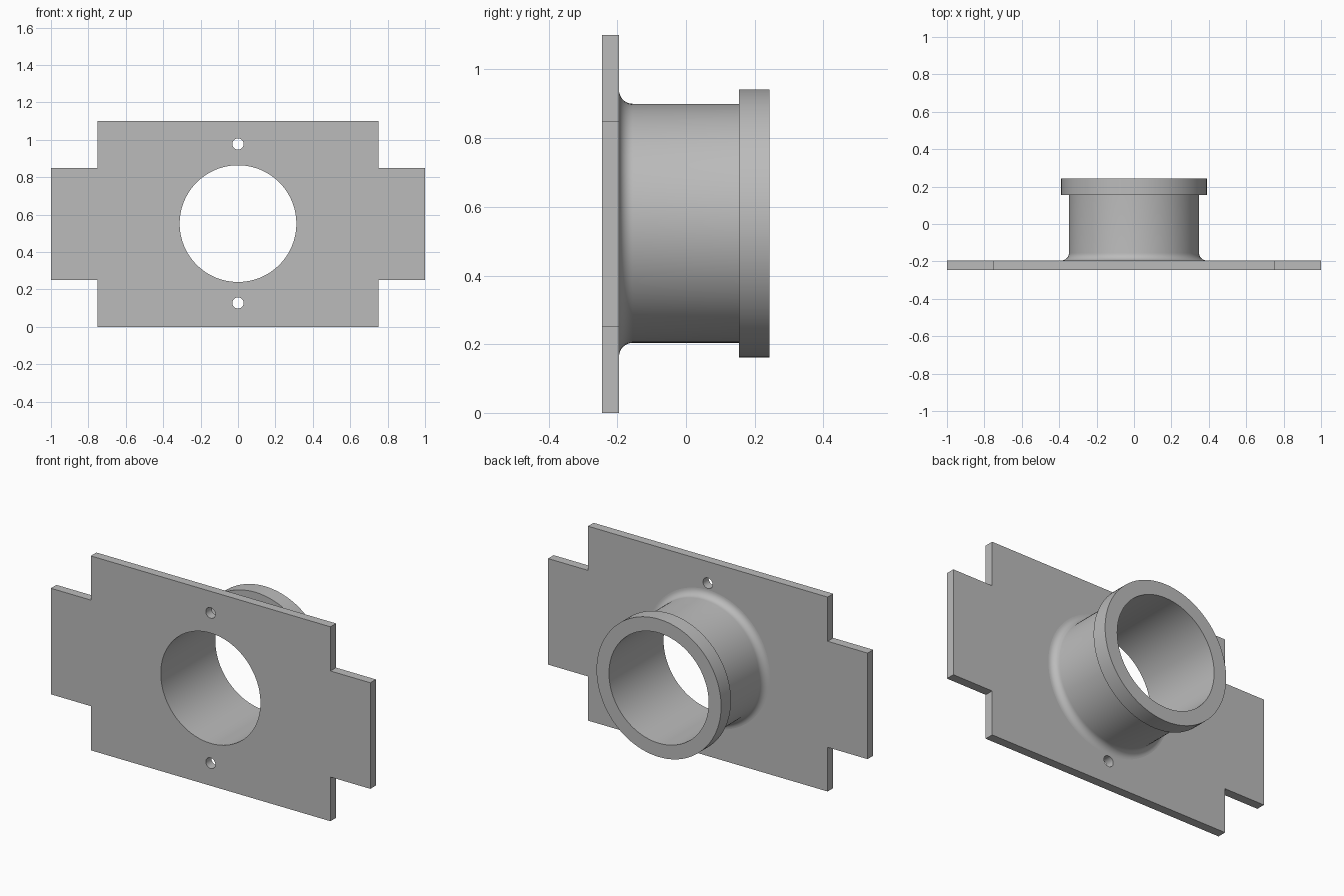
import bpy, bmesh
from math import sin, cos, pi, radians

SEGMENTS = 96
CENTRE_Z = 0.552
BACK_Y = -0.195      # rear face of the plate
BORE = 0.312

cube = bpy.data.objects.get("Cube")
if cube:
    bpy.data.objects.remove(cube, do_unlink=True)

grey = bpy.data.materials.new("plain grey")
grey.use_nodes = True
colour = (0.5, 0.5, 0.5, 1)
grey.diffuse_color = colour
grey.node_tree.nodes["Principled BSDF"].inputs["Base Color"].default_value = colour


def circle(radius, z, count=SEGMENTS):
    return [(radius * cos(2 * pi * i / count), z + radius * sin(2 * pi * i / count))
            for i in range(count)]


def finish(obj):
    """Weld, face outward, colour and smooth one part."""
    bm = bmesh.new()
    bm.from_mesh(obj.data)
    bmesh.ops.remove_doubles(bm, verts=bm.verts, dist=0.0001)
    bmesh.ops.recalc_face_normals(bm, faces=bm.faces)
    bm.to_mesh(obj.data)
    bm.free()
    obj.data.materials.clear()
    obj.data.materials.append(grey)
    bpy.ops.object.select_all(action='DESELECT')
    obj.select_set(True)
    bpy.context.view_layer.objects.active = obj
    bpy.ops.object.shade_smooth_by_angle(angle=radians(30))


# Mounting plate: a cross-shaped outline with a bore and two screw holes
quarter = [(1, 0.25), (1, 0.85), (0.75, 0.85), (0.75, 1.1)]
outline = [(0.75, 0), (0.75, 0.25)] + quarter
outline += [(-x, z) for x, z in reversed(outline)]
curve = bpy.data.curves.new("mounting_plate", 'CURVE')
curve.dimensions = '2D'
curve.fill_mode = 'BOTH'
curve.extrude = 0.025
for loop in (outline, circle(BORE, CENTRE_Z),
             circle(0.03, 0.978, 32), circle(0.03, 0.128, 32)):
    spline = curve.splines.new('POLY')
    spline.points.add(len(loop) - 1)
    for point, (x, z) in zip(spline.points, loop):
        point.co = (x, z, 0, 1)
    spline.use_cyclic_u = True
plate = bpy.data.objects.new("mounting_plate", curve)
bpy.context.collection.objects.link(plate)
plate.location.y = BACK_Y - 0.025
plate.rotation_euler.x = pi / 2
bpy.ops.object.select_all(action='DESELECT')
plate.select_set(True)
bpy.context.view_layer.objects.active = plate
bpy.ops.object.convert(target='MESH')
finish(bpy.context.view_layer.objects.active)

# Flanged tube: filleted root, straight barrel, end collar and open bore
FILLET, BARREL, COLLAR = 0.04, 0.348, 0.39
profile = [(BARREL + FILLET * (1 - sin(a)), BACK_Y + FILLET * (1 - cos(a)))
           for a in (pi / 2 * i / 8 for i in range(9))]
profile += [(BARREL, 0.155), (COLLAR, 0.155), (COLLAR, 0.243),
            (BORE, 0.243), (BORE, BACK_Y)]
bm = bmesh.new()
rings = [[bm.verts.new((x, y, z)) for x, z in circle(r, CENTRE_Z)] for r, y in profile]
for a, b in zip(rings, rings[1:]):
    for i in range(SEGMENTS):
        j = (i + 1) % SEGMENTS
        bm.faces.new((a[i], a[j], b[j], b[i]))
mesh = bpy.data.meshes.new("flanged_tube")
bm.to_mesh(mesh)
bm.free()
tube = bpy.data.objects.new("flanged_tube", mesh)
bpy.context.collection.objects.link(tube)
finish(tube)
